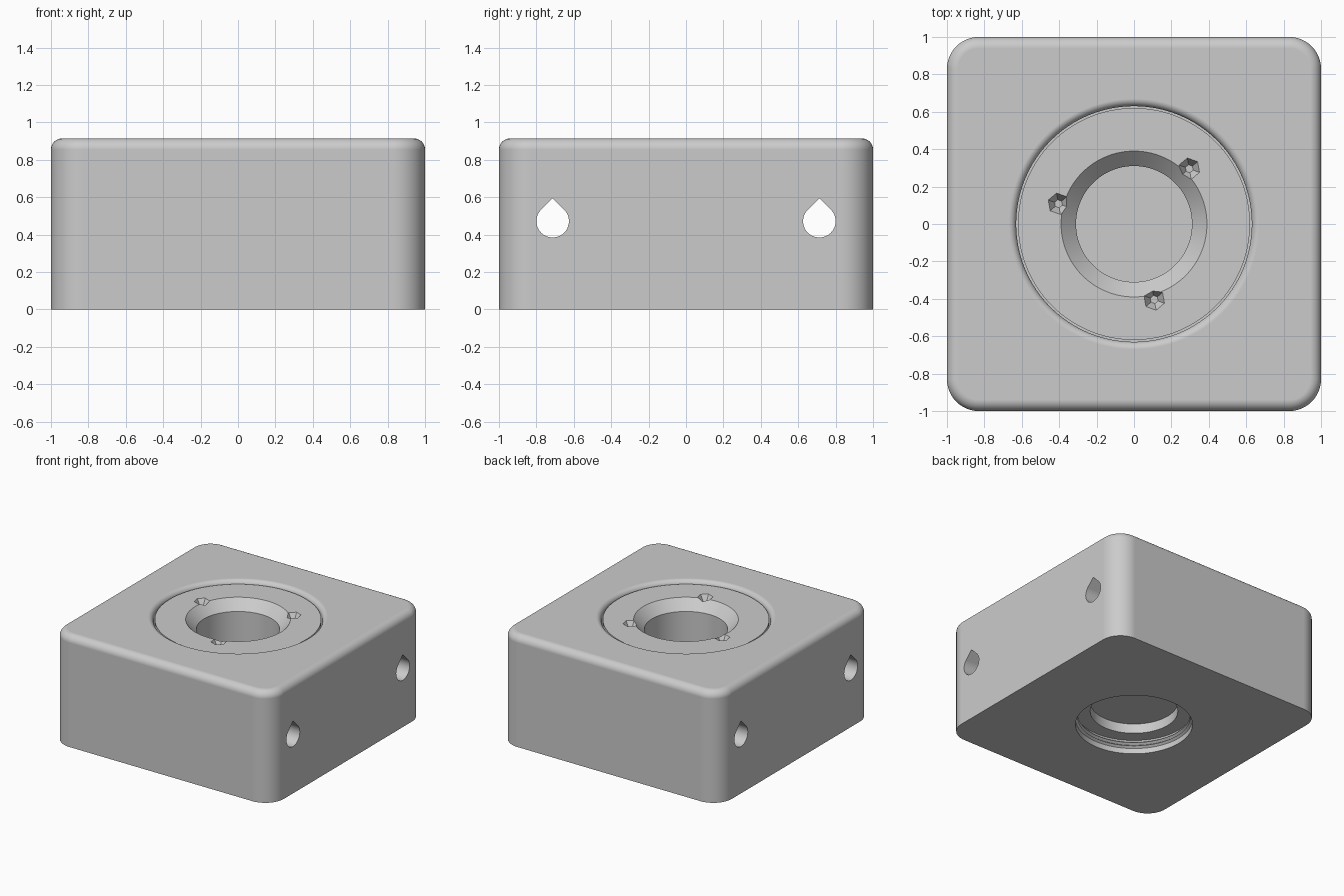
import bpy, bmesh, math
from mathutils import Matrix

if "Cube" in bpy.data.objects:
    bpy.data.objects.remove(bpy.data.objects["Cube"])

TOP = 0.915          # block height
DISC = 0.89          # height of the inserted ring

grey = bpy.data.materials.new("plain grey")
grey.diffuse_color = (0.6, 0.6, 0.6, 1)
grey.use_nodes = True
grey.node_tree.nodes["Principled BSDF"].inputs["Base Color"].default_value = grey.diffuse_color


def make(name, bm):
    bmesh.ops.recalc_face_normals(bm, faces=bm.faces)
    me = bpy.data.meshes.new(name)
    bm.to_mesh(me)
    bm.free()
    ob = bpy.data.objects.new(name, me)
    bpy.context.collection.objects.link(ob)
    me.materials.append(grey)
    return ob


def revolve(name, profile, closed, steps=128):
    """Spin (radius, height) points round the z axis."""
    bm = bmesh.new()
    vs = [bm.verts.new((r, 0, z)) for r, z in profile]
    es = [bm.edges.new(p) for p in zip(vs, vs[1:])]
    if closed:
        es.append(bm.edges.new((vs[-1], vs[0])))
    bmesh.ops.spin(bm, geom=vs + es, cent=(0, 0, 0), axis=(0, 0, 1),
                   angle=math.tau, steps=steps)
    bmesh.ops.remove_doubles(bm, verts=bm.verts, dist=1e-5)
    return make(name, bm)


def cut(ob, cutter):
    m = ob.modifiers.new("cut", 'BOOLEAN')
    m.operation, m.solver, m.object = 'DIFFERENCE', 'EXACT', cutter
    bpy.context.view_layer.objects.active = ob
    bpy.ops.object.modifier_apply(modifier=m.name)
    bpy.data.objects.remove(cutter)


def finish(ob):
    bpy.ops.object.select_all(action='DESELECT')
    ob.select_set(True)
    bpy.context.view_layer.objects.active = ob
    bpy.ops.object.shade_smooth_by_angle(angle=math.radians(30))
    m = ob.modifiers.new("even shading", 'WEIGHTED_NORMAL')
    m.keep_sharp = True
    m.weight = 100


# Block with rounded upright corners and a rounded top edge
bm = bmesh.new()
bmesh.ops.create_cube(bm, size=2, matrix=Matrix.Translation((0, 0, TOP / 2))
                      @ Matrix.Diagonal((1, 1, TOP / 2, 1)))
upright = [e for e in bm.edges if abs(e.verts[0].co.z - e.verts[1].co.z) > 0.5]
bmesh.ops.bevel(bm, geom=upright, offset=0.17, segments=12, profile=0.5,
                affect='EDGES')
rim = [e for e in bm.edges if all(v.co.z > TOP - 0.001 for v in e.verts)]
bmesh.ops.bevel(bm, geom=rim, offset=0.06, segments=8, profile=0.5,
                affect='EDGES')
block = make("block", bm)

# Top pocket with a rounded lip, and the blind bore under it
lip = [(0.67 - 0.04 * math.cos(t), 0.875 + 0.04 * math.sin(t))
       for t in (i * math.pi / 16 for i in range(9))]
cut(block, revolve("pocket_cutter", [(0, 0.25), (0.31, 0.25), (0.31, 0.7),
                   (0.63, 0.7)] + lip + [(0.67, 1.0), (0, 1.0)], False))

# Ridged socket underneath
ridges = [(0.44 if i % 2 == 0 else 0.422, 0.045 + 0.014 * i) for i in range(5)]
cut(block, revolve("socket_cutter", [(0, -0.1), (0.44, -0.1)] + ridges +
                   [(0.44, 0.115), (0.33, 0.115), (0.33, 0.195), (0, 0.195)],
                   False))

# Two teardrop holes running from side to side
for side in (-1, 1):
    bm = bmesh.new()
    r, yc, zc = 0.087, 0.713 * side, 0.472
    pts = [(yc, zc + r * math.sqrt(2))]
    for i in range(33):
        a = math.radians(135 + 270 * i / 32)
        pts.append((yc + r * math.cos(a), zc + r * math.sin(a)))
    face = bm.faces.new([bm.verts.new((-1.2, y, z)) for y, z in pts])
    ext = bmesh.ops.extrude_face_region(bm, geom=[face])["geom"]
    bmesh.ops.translate(bm, vec=(2.4, 0, 0), verts=[
        v for v in ext if isinstance(v, bmesh.types.BMVert)])
    cut(block, make("teardrop_cutter", bm))
finish(block)

# Inserted ring with a chamfered mouth
ring = revolve("insert_ring", [(0.31, 0.7), (0.31, 0.81), (0.39, DISC),
                               (0.62, DISC), (0.62, 0.7)], True)

# Three tapered six-sided notches round the mouth
for deg in (45, 165, 285):
    a = math.radians(deg)
    bm = bmesh.new()
    bmesh.ops.create_cone(
        bm, cap_ends=True, segments=6, radius1=0.022, radius2=0.068, depth=0.07,
        matrix=Matrix.Translation((0.418 * math.cos(a), 0.418 * math.sin(a),
                                   DISC - 0.02))
        @ Matrix.Rotation(a + math.radians(25), 4, 'Z'))
    cut(ring, make("notch_cutter", bm))
finish(ring)
